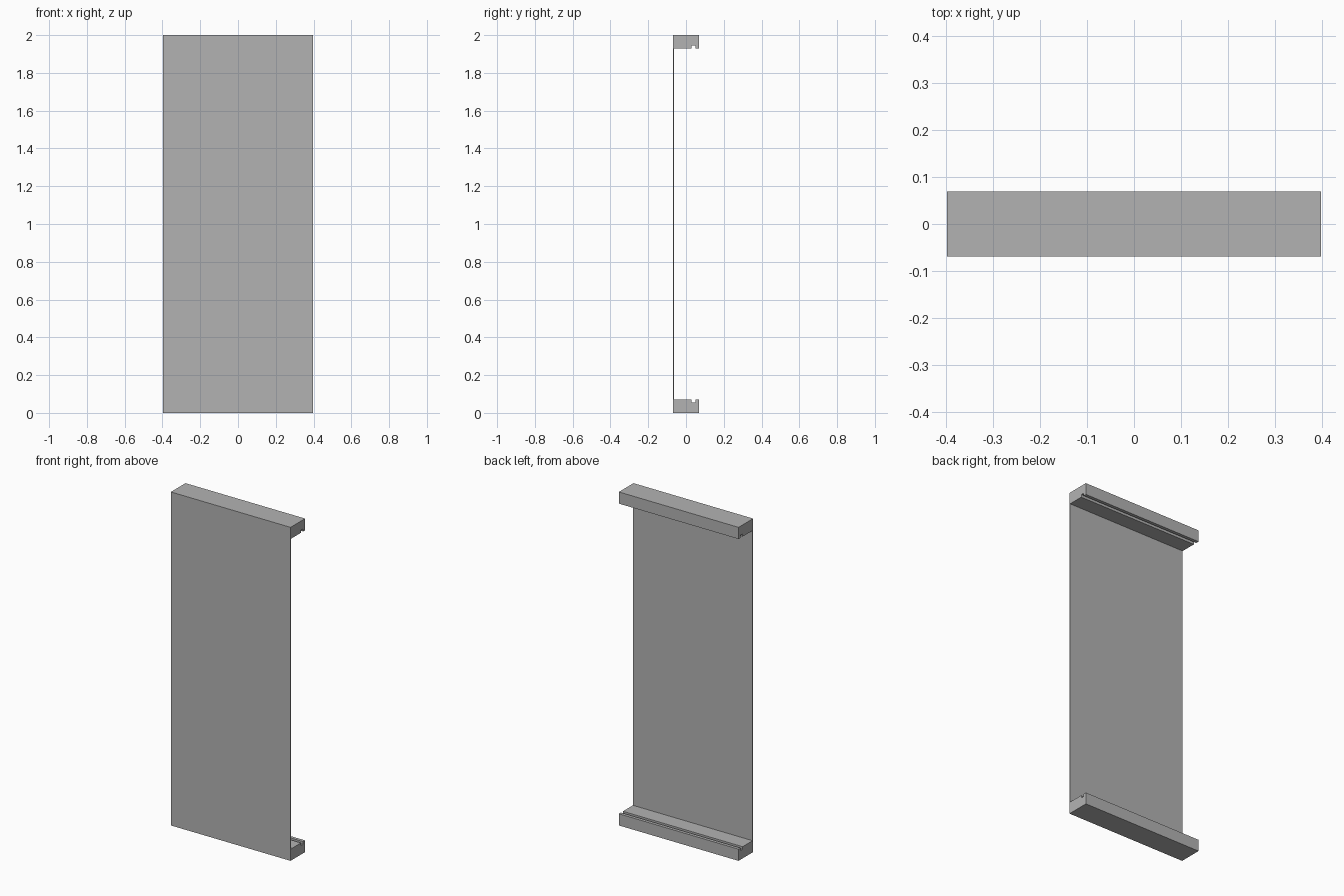
import bpy
import bmesh

cube = bpy.data.objects.get("Cube")
if cube:
    bpy.data.objects.remove(cube, do_unlink=True)

HALF_W, HALF_D, HEIGHT = 0.397, 0.069, 2.0
SHEET = 0.005          # thickness of the front sheet
RAIL = 0.07            # height of each end rail
GROOVE = (0.03, 0.05)  # groove from front to back
GROOVE_DEPTH = 0.016

# Plain grey finish
grey = bpy.data.materials.new("plain grey")
grey.use_nodes = True
colour = (0.45, 0.45, 0.45, 1)
grey.diffuse_color = colour
grey.node_tree.nodes["Principled BSDF"].inputs["Base Color"].default_value = colour

# Lower half of the C-shaped section (y, z), from front foot to sheet back
floor = RAIL - GROOVE_DEPTH
lower = [
    (-HALF_D, 0), (HALF_D, 0), (HALF_D, RAIL),
    (GROOVE[1], RAIL), (GROOVE[1], floor),
    (GROOVE[0], floor), (GROOVE[0], RAIL),
    (SHEET - HALF_D, RAIL),
]
# Mirror it upwards to finish the section with the top rail
section = lower + [(y, HEIGHT - z) for y, z in reversed(lower)]

# Extrude the section across the full width
bm = bmesh.new()
face = bm.faces.new([bm.verts.new((-HALF_W, y, z)) for y, z in section])
result = bmesh.ops.extrude_face_region(bm, geom=[face], use_keep_orig=True)
moved = [v for v in result["geom"] if isinstance(v, bmesh.types.BMVert)]
bmesh.ops.translate(bm, verts=moved, vec=(2 * HALF_W, 0, 0))
bmesh.ops.recalc_face_normals(bm, faces=bm.faces)

mesh = bpy.data.meshes.new("panel_with_grooved_rails")
bm.to_mesh(mesh)
bm.free()
mesh.materials.append(grey)
panel = bpy.data.objects.new("panel_with_grooved_rails", mesh)
bpy.context.collection.objects.link(panel)
